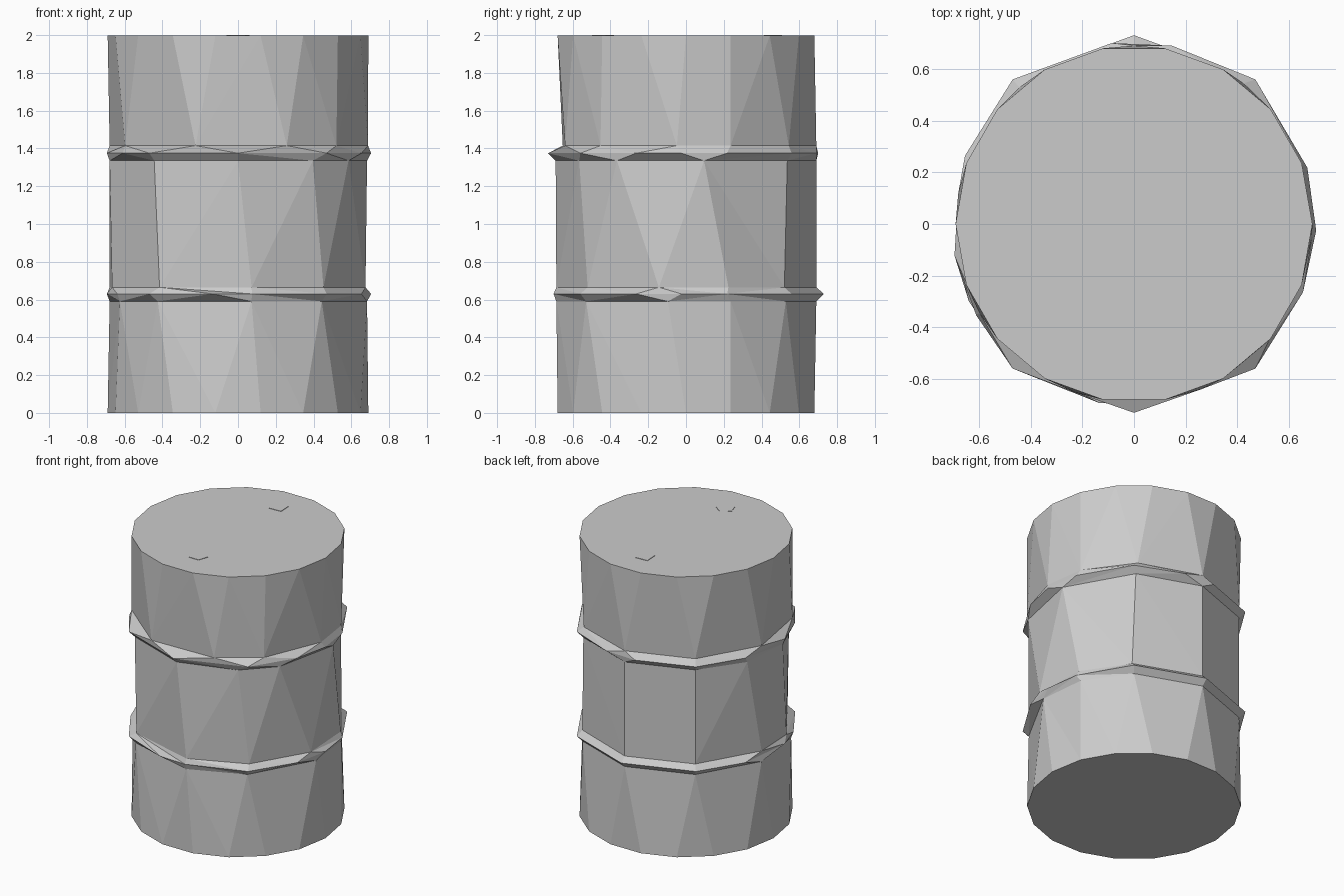
import bpy, bmesh
from math import radians, cos, sin

if "Cube" in bpy.data.objects:
    bpy.data.objects.remove(bpy.data.objects["Cube"])

EVEN = [-180 + 20 * i for i in range(18)]


def ring(bm, z, angles, r=0.69, bulge=None):
    """Ring of vertices at the given angles; bulge overrides single radii."""
    out = []
    for a in sorted(angles):
        rad = (bulge or {}).get(a, r)
        out.append((a, bm.verts.new((rad * cos(radians(a)), rad * sin(radians(a)), z))))
    return out


def stitch(bm, lo, hi):
    """Join two rings of different vertex counts with triangles."""
    i = j = 0
    n, m = len(lo), len(hi)
    ang = lambda r, k: r[k % len(r)][0] + 360 * (k // len(r))
    while i < n or j < m:
        a, b = lo[i % n][1], hi[j % m][1]
        if j >= m or (i < n and ang(lo, i + 1) <= ang(hi, j + 1)):
            bm.faces.new((a, lo[(i + 1) % n][1], b))
            i += 1
        else:
            bm.faces.new((a, hi[(j + 1) % m][1], b))
            j += 1


def finish(bm, name):
    bmesh.ops.recalc_face_normals(bm, faces=bm.faces[:])
    me = bpy.data.meshes.new(name)
    bm.to_mesh(me)
    bm.free()
    ob = bpy.data.objects.new(name, me)
    bpy.context.collection.objects.link(ob)
    return ob


# Drum body: even end rings, coarse irregular rings around the two ribs
low_tips = {a: 0.73 for a in (-130, -50, 50, 90, 130)}
high_tips = {a: 0.73 for a in (-130, -90, -50, 50, 130)}
bm = bmesh.new()
rings = [
    ring(bm, 0.0, EVEN),
    ring(bm, 0.59, [-155, -128, -84, -50, -8, 20, 50, 90, 130, 170]),
    ring(bm, 0.63, [-170, -155, -130, -101, -84, -50, -22, -2, 18, 50, 90, 130, 158],
         0.705, low_tips),
    ring(bm, 0.665, [-165, -127, -84, -49, -12, 19, 49, 90, 130, 170]),
    ring(bm, 1.335, [-170, -130, -90, -55, -32, 8, 51, 90, 130, 160]),
    ring(bm, 1.375, [-170, -150, -130, -90, -50, -22, -2, 18, 50, 78, 97, 130, 158],
         0.705, high_tips),
    ring(bm, 1.415, [-150, -109, -68, -41, -4, 20, 52, 90, 130, 170]),
    ring(bm, 1.997, EVEN),
]
for lo, hi in zip(rings, rings[1:]):
    stitch(bm, lo, hi)
bm.faces.new([v for _, v in rings[0]])
bm.faces.new([v for _, v in rings[-1]])
finish(bm, "drum_body")

# Small nearly flush bung caps on the lid
for name, y, sides in (("front_bung", -0.445, 5), ("back_bung", 0.46, 4)):
    bpy.ops.mesh.primitive_cylinder_add(vertices=sides, radius=0.065, depth=0.01,
                                        location=(0, y, 1.995))
    bpy.context.object.name = name
    bpy.context.object.rotation_euler.z = radians(0 if sides == 5 else 48)
